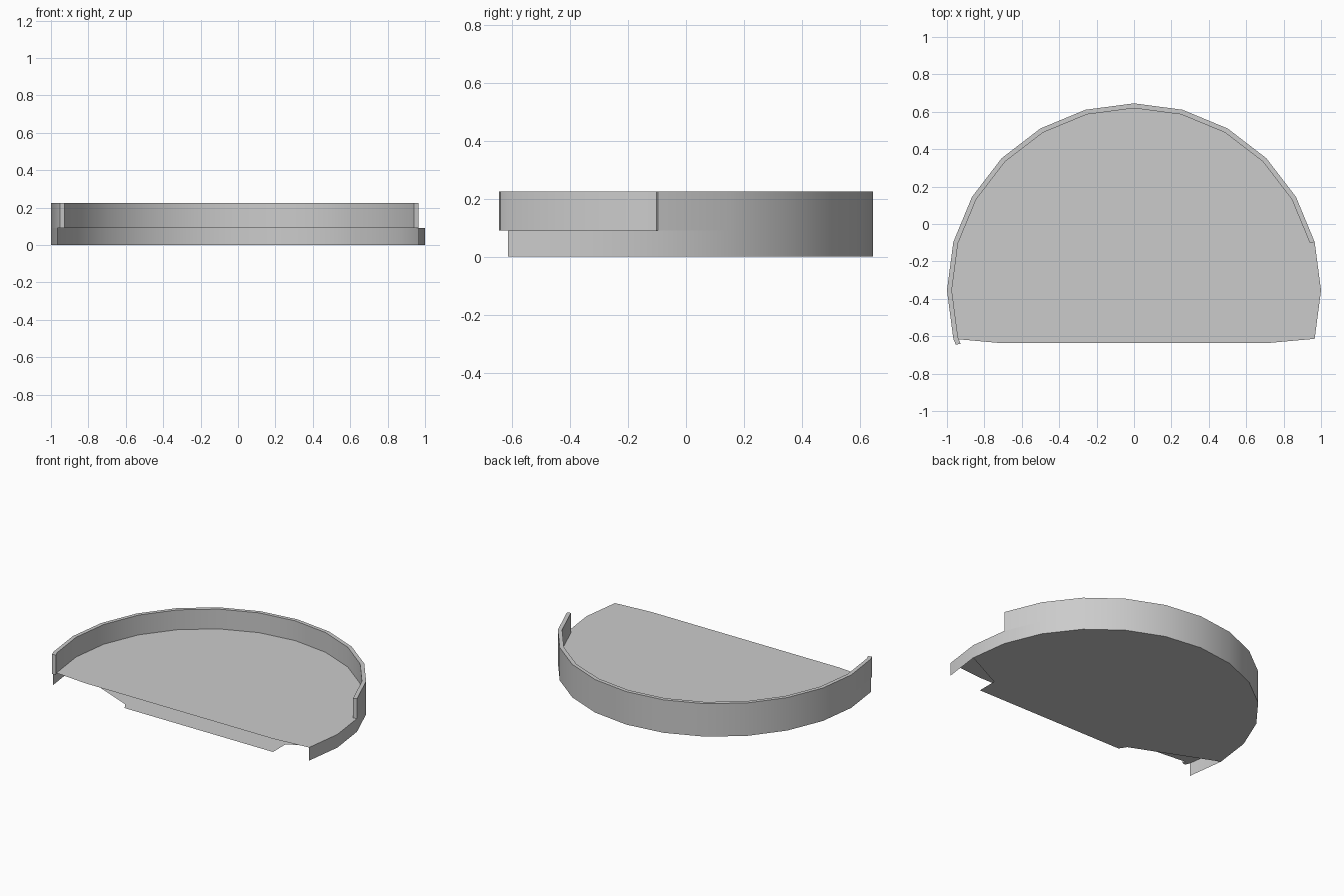
import bpy, bmesh, math

if "Cube" in bpy.data.objects:
    bpy.data.objects.remove(bpy.data.objects["Cube"])

CY, R_OUT, R_IN = -0.355, 1.0, 0.974   # arc centre and wall radii
Z_FLOOR, Z_TOP = 0.09, 0.225


def arc(radius, start, end):
    """Points of a 24-sided circle, in steps of 15 degrees."""
    return [(radius * math.cos(math.radians(a)), CY + radius * math.sin(math.radians(a)))
            for a in range(start, end + 1, 15)]


def finish(name, bm, smooth=False):
    bmesh.ops.recalc_face_normals(bm, faces=bm.faces[:])
    mesh = bpy.data.meshes.new(name)
    bm.to_mesh(mesh)
    bm.free()
    ob = bpy.data.objects.new(name, mesh)
    bpy.context.collection.objects.link(ob)
    if smooth:
        bpy.ops.object.select_all(action='DESELECT')
        ob.select_set(True)
        bpy.context.view_layer.objects.active = ob
        bpy.ops.object.shade_smooth_by_angle(angle=math.radians(30))
    return ob


def sheet(name, outline, z, up):
    """Flat thin plate from an outline."""
    bm = bmesh.new()
    face = bm.faces.new([bm.verts.new((x, y, z)) for x, y in outline])
    face.normal_update()
    if (face.normal.z > 0) != up:
        face.normal_flip()
    mesh = bpy.data.meshes.new(name)
    bm.to_mesh(mesh)
    bm.free()
    bpy.context.collection.objects.link(bpy.data.objects.new(name, mesh))


# raised floor, its front edge bowing out slightly
sheet("floor", arc(R_OUT, -15, 195) + [(-0.71, -0.637), (0.71, -0.637)], Z_FLOOR, True)

# underside plate with an uneven front tab
sheet("underside", arc(R_OUT, 0, 180)
      + [(-0.44, -0.59), (-0.41, -0.637), (0.71, -0.637), (0.71, -0.5)], 0.0, False)

# outer skirt, open at the front
bm = bmesh.new()
cols = [[bm.verts.new((x, y, z)) for z in (0, Z_FLOOR)] for x, y in arc(R_OUT, -15, 195)]
for a, b in zip(cols, cols[1:]):
    bm.faces.new((a[0], b[0], b[1], a[1]))
finish("skirt", bm, True)

# raised rim wall, longer on the left than on the right
outer = arc(R_OUT, 15, 195) + [(-0.953, -0.645)]
inner = arc(R_IN, 15, 195) + [(-0.927, -0.64)]
bm = bmesh.new()
rings = [[bm.verts.new(p) for p in ((*o, Z_FLOOR), (*o, Z_TOP), (*i, Z_TOP), (*i, Z_FLOOR))]
         for o, i in zip(outer, inner)]
for a, b in zip(rings, rings[1:]):
    for k in range(4):
        n = (k + 1) % 4
        bm.faces.new((a[k], b[k], b[n], a[n]))
bm.faces.new(rings[0])
bm.faces.new(rings[-1])
finish("rim_wall", bm, True)
